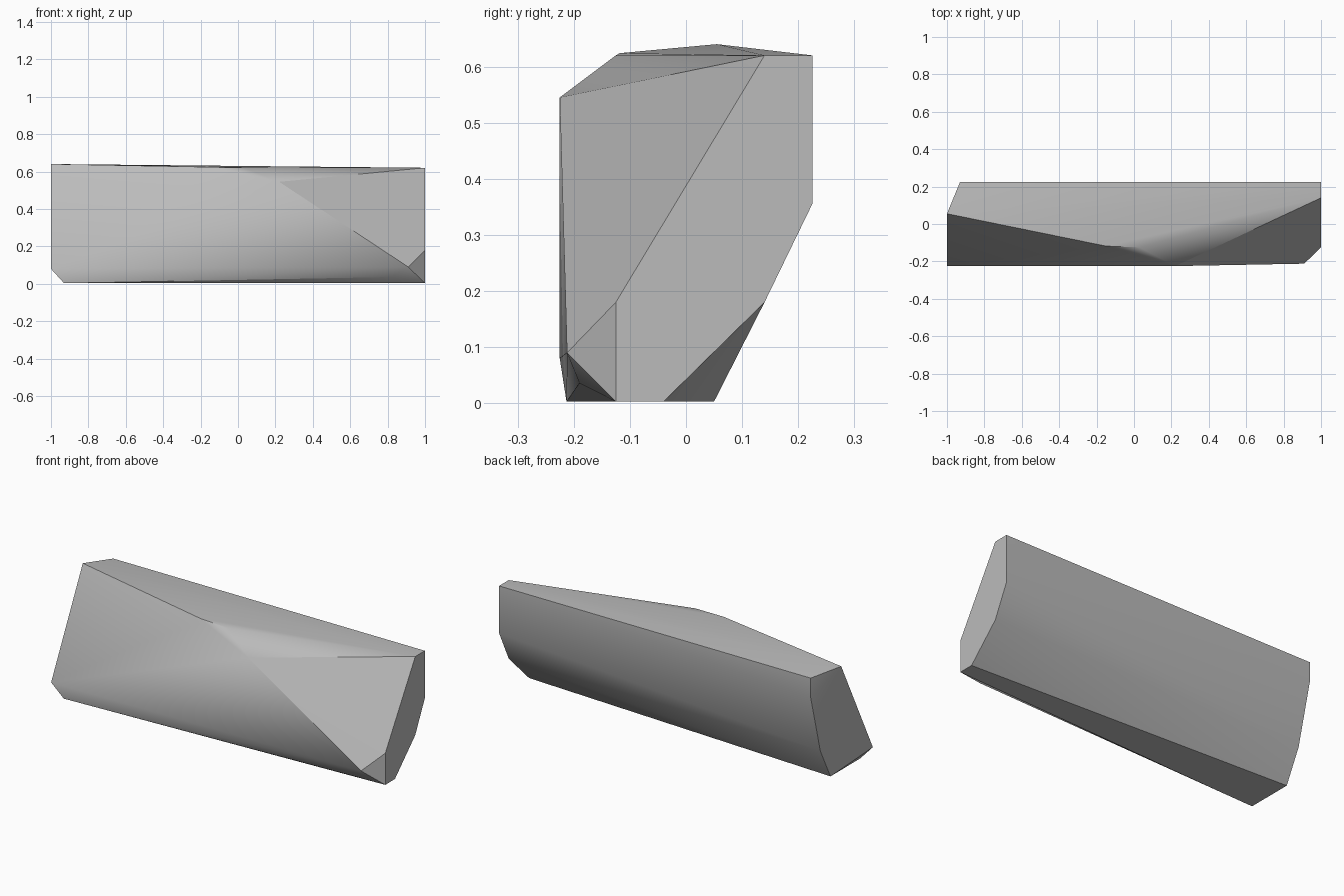
import bpy, bmesh, math

cube = bpy.data.objects.get("Cube")
if cube:
    bpy.data.objects.remove(cube, do_unlink=True)

# Grey stone colour
grey = bpy.data.materials.new("stone_grey")
grey.use_nodes = True
grey.diffuse_color = (0.5, 0.5, 0.5, 1)
bsdf = next(n for n in grey.node_tree.nodes if n.type == "BSDF_PRINCIPLED")
bsdf.inputs["Base Color"].default_value = grey.diffuse_color
bsdf.inputs["Roughness"].default_value = 0.8

# Corners of the cut stone
right_end = [(1, -.125, .003), (1, -.125, .18), (1, .14, .62), (1, .225, .62),
             (1, .225, .355), (1, .14, .18), (1, -.04, .003)]
left_end = [(-1, .055, .64), (-1, -.225, .08), (-.93, -.213, .003), (-.93, .05, .003),
            (-.93, .14, .18), (-.93, .225, .51), (-.93, .225, .62)]
front_ridge = [(-.15, -.118, .624), (.03, -.125, .62), (.22, -.225, .545)]
chipped_corner = [(.91, -.212, .09), (.82, -.19, .036)]

# Stretch flat faces between the corners
bm = bmesh.new()
for corner in right_end + left_end + front_ridge + chipped_corner:
    bm.verts.new(corner)
hull = bmesh.ops.convex_hull(bm, input=bm.verts[:])
spare = [v for v in set(hull["geom_interior"] + hull["geom_unused"])
         if isinstance(v, bmesh.types.BMVert)]
bmesh.ops.delete(bm, geom=spare, context="VERTS")
bmesh.ops.dissolve_limit(bm, angle_limit=math.radians(0.5), verts=bm.verts[:], edges=bm.edges[:])
bmesh.ops.recalc_face_normals(bm, faces=bm.faces[:])

mesh = bpy.data.meshes.new("stone_block")
bm.to_mesh(mesh)
bm.free()
mesh.materials.append(grey)
stone = bpy.data.objects.new("stone_block", mesh)
bpy.context.collection.objects.link(stone)

# Smooth the shallow folds, keep the hard edges
bpy.ops.object.select_all(action="DESELECT")
stone.select_set(True)
bpy.context.view_layer.objects.active = stone
bpy.ops.object.shade_smooth_by_angle(angle=math.radians(30))
